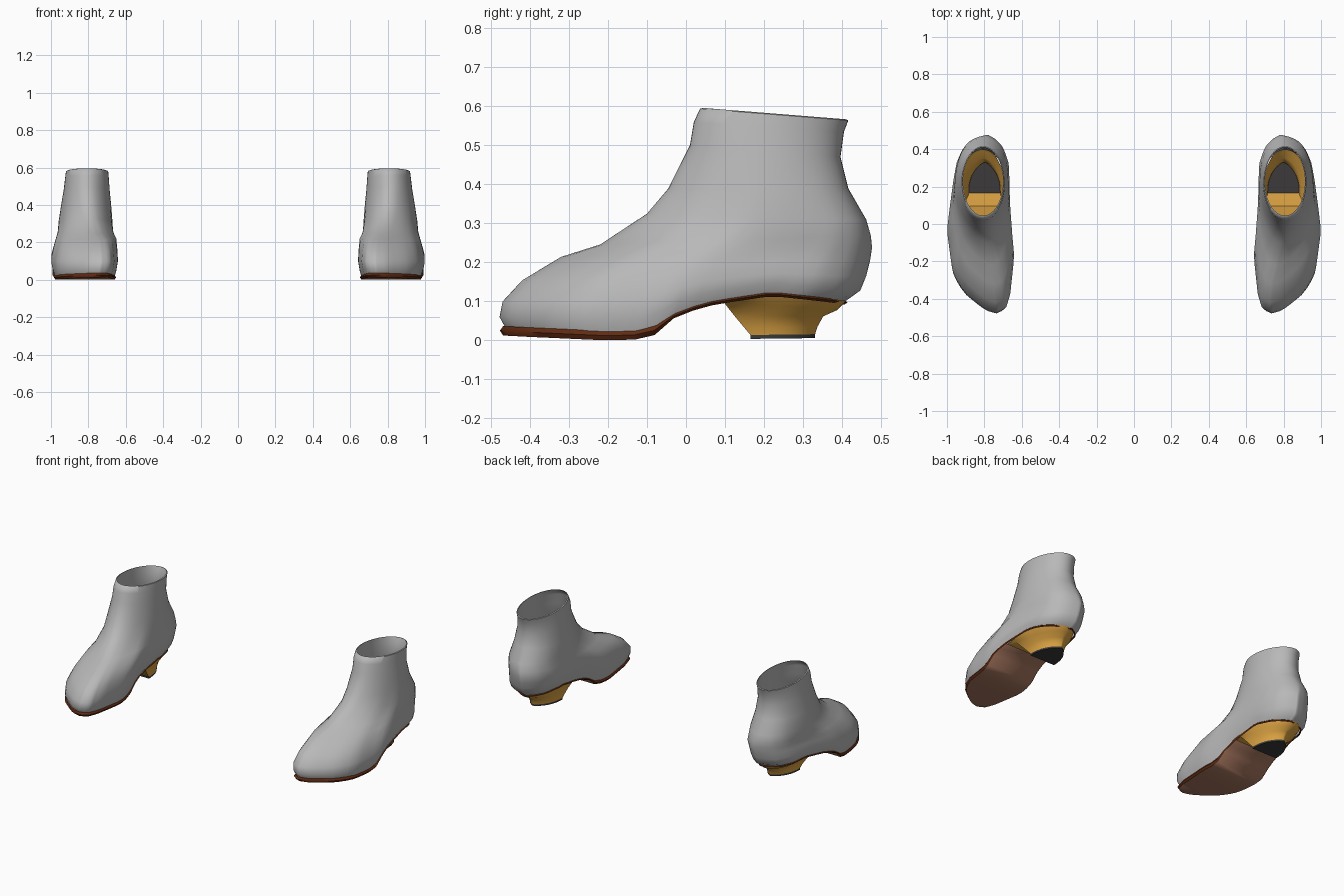
import bpy, bmesh, math

cube = bpy.data.objects.get("Cube")
if cube:
    bpy.data.objects.remove(cube, do_unlink=True)


def material(name, rgb):
    m = bpy.data.materials.new(name)
    m.use_nodes = True
    m.diffuse_color = (*rgb, 1)
    m.node_tree.nodes["Principled BSDF"].inputs["Base Color"].default_value = (*rgb, 1)
    return m


GREY = material("grey leather", (0.48, 0.48, 0.48))
TAN = material("tan heel", (0.70, 0.36, 0.055))
BROWN = material("brown outsole", (0.40, 0.19, 0.12))
RUST = material("rust welt", (0.12, 0.024, 0.006))
BLACK = material("black heel cap", (0.045, 0.043, 0.043))

N = 28  # stations along each side of an outline

# Foot outline (y, x) on the outer and inner side, and sole height (y, z)
OUTER = [(-.475, .73), (-.46, .785), (-.42, .84), (-.36, .91), (-.27, .965), (-.2, .978),
         (-.03, 1.0), (.1, .985), (.25, .965), (.36, .945), (.43, .9), (.465, .845), (.48, .785)]
INNER = [(-.475, .73), (-.455, .685), (-.38, .662), (-.17, .64), (-.05, .655), (.05, .665),
         (.3, .67), (.4, .7), (.45, .74), (.48, .785)]
SOLE = [(-.475, .035), (-.4, .031), (-.2, .022), (-.12, .025), (-.08, .036), (-.02, .074),
        (.05, .097), (.1, .106), (.22, .124), (.35, .11), (.42, .1)]


def lerp(a, b, t):
    return a + (b - a) * t


def interp(table, v):
    for (a, fa), (b, fb) in zip(table, table[1:]):
        if v <= b:
            return lerp(fa, fb, max(0, (v - a) / (b - a)))
    return table[-1][1]


def stations(order):
    """Yield (u, side) around an outline, u running from toe to heel."""
    for k, side in order:
        yield (1 - math.cos(math.pi * k / N)) / 2, side


FOOT = [(k, 1) for k in range(N + 1)] + [(k, -1) for k in range(N - 1, 0, -1)]
DEE = [(k, 1) for k in range(N + 1)] + [(k, -1) for k in range(N - 1, -1, -1)]


def foot_ring(y0, z0, y1, z1, x0, x1, oval=0, narrow=0, follow=0):
    """Outline blended from foot shape to oval, tilted from front to back."""
    pts = []
    for u, side in stations(FOOT):
        y = lerp(y0, y1, u)
        base = interp(OUTER if side > 0 else INNER, lerp(-.475, .48, u))
        foot = lerp(x0, x1, (base - .64) / .36)
        mid = (x0 + x1) / 2
        egg = mid + side * (x1 - x0) * math.sqrt(max(0, u * (1 - u)))
        axis = lerp(lerp(x0, x1, .3), lerp(x0, x1, .45), u)
        x = lerp(foot, egg, oval)
        axis = lerp(axis, mid, oval)
        x = axis + (x - axis) * (1 - narrow * (1 - u) ** 2)
        z = lerp(z0, z1, u) + follow * (interp(SOLE, y) - lerp(.035, .1, u))
        pts.append((x, y, z))
    return pts


def heel_ring(y0, y1, x0, x1, z0, z1, taper=.5, on_sole=False):
    """D-shaped outline, flat at the front; a higher taper points the back."""
    pts = []
    for u, side in stations(DEE):
        y = lerp(y0, y1, u)
        half = (x1 - x0) / 2 * max(0, 1 - u ** 2.4) ** taper
        z = interp(SOLE, y) if on_sole else lerp(z0, z1, u)
        pts.append(((x0 + x1) / 2 + side * half, y, z))
    return pts


def loft(name, rings, mats, sign, cap=False, strips=None):
    """Skin rings; optionally close the last one with a face or with strips."""
    bm = bmesh.new()
    vs = [[bm.verts.new((sign * x, y, z)) for x, y, z in r] for r in rings]
    n = len(rings[0])
    for a, b in zip(vs, vs[1:]):
        for i in range(n):
            j = (i + 1) % n
            bm.faces.new((a[i], a[j], b[j], b[i]))
    if cap:
        bm.faces.new(vs[-1])
    if strips is not None:
        last = vs[-1]
        for k in range(N):
            if last[k + 1].co.y < strips:
                quad = [last[k], last[k + 1], last[n - k - 1], last[(n - k) % n]]
                f = bm.faces.new(list(dict.fromkeys(quad)))
                f.material_index = 1
    bmesh.ops.remove_doubles(bm, verts=bm.verts, dist=1e-5)
    bmesh.ops.recalc_face_normals(bm, faces=bm.faces)
    me = bpy.data.meshes.new(name)
    bm.to_mesh(me)
    bm.free()
    for m in mats:
        me.materials.append(m)
    ob = bpy.data.objects.new(name, me)
    bpy.context.collection.objects.link(ob)
    bpy.ops.object.select_all(action='DESELECT')
    ob.select_set(True)
    bpy.context.view_layer.objects.active = ob
    bpy.ops.object.shade_smooth_by_angle(angle=math.radians(55))


# Upper, from sole edge to the turned-in collar
UPPER = [
    foot_ring(-.464, .035, .41, .1, .656, .988, follow=1),
    foot_ring(-.478, .06, .447, .128, .648, .998, follow=.9),
    foot_ring(-.47, .1, .462, .165, .64, 1.0, follow=.6),
    foot_ring(-.42, .155, .472, .205, .64, .99, .05, .05, .3),
    foot_ring(-.32, .215, .477, .238, .64, .982, .15, .15, .1),
    foot_ring(-.22, .246, .474, .268, .648, .978, .35, .25),
    foot_ring(-.1, .325, .462, .31, .657, .97, .65, .25),
    foot_ring(-.045, .39, .416, .39, .67, .953, .85, .15),
    foot_ring(.01, .5, .396, .47, .685, .933, 1, .05),
    foot_ring(.02, .56, .405, .535, .691, .924, 1),
    foot_ring(.036, .594, .416, .564, .694, .92, 1),
    foot_ring(.045, .596, .41, .567, .7, .914, 1),
]


def sole_ring(drop, grow):
    """Outline that follows the sole, dropped by a share of its thickness."""
    ring = foot_ring(-.475 - grow, 0, .412 + grow, 0, .652 - grow, .992 + grow)
    return [(x, y, interp(SOLE, y) + .002 - drop * (.024 if y < -.05 else .012))
            for x, y, z in ring]


# Heel, an open funnel that narrows to a pointed cap
HEEL = [
    heel_ring(.04, .41, .675, .955, 0, 0, on_sole=True),
    heel_ring(.095, .388, .69, .93, .1, .078),
    heel_ring(.125, .352, .705, .9, .062, .062, .6),
    heel_ring(.15, .337, .712, .887, .032, .035, .7),
    heel_ring(.165, .331, .715, .883, .014, .016, .75),
]
CAP = [
    heel_ring(.165, .331, .715, .883, .014, .016, .75),
    heel_ring(.165, .33, .715, .883, .004, .006, .75),
]

for label, sign in (("left", 1), ("right", -1)):
    loft(label + "_upper", UPPER, [GREY], sign)
    loft(label + "_sole", [sole_ring(0, -.006), sole_ring(.5, .002), sole_ring(1, -.006)],
         [RUST, BROWN], sign, strips=.095)
    loft(label + "_heel", HEEL, [TAN], sign)
    loft(label + "_heel_cap", CAP, [BLACK], sign, cap=True)
